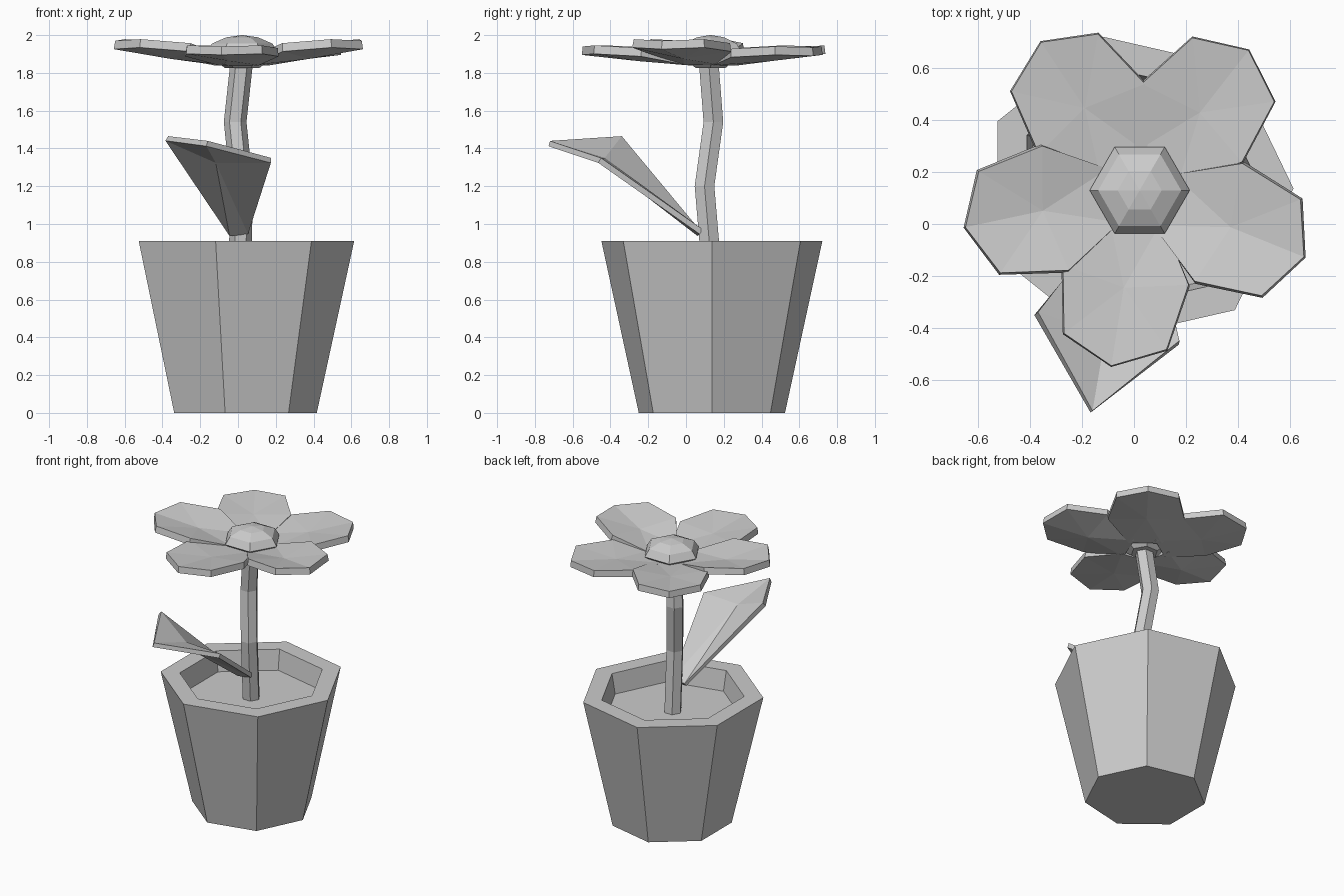
import bpy
from math import sin, cos, radians, tau
from mathutils import Vector

if "Cube" in bpy.data.objects:
    bpy.data.objects.remove(bpy.data.objects["Cube"])


def make(name, verts, faces, thickness=0):
    mesh = bpy.data.meshes.new(name)
    mesh.from_pydata(verts, [], faces)
    obj = bpy.data.objects.new(name, mesh)
    bpy.context.collection.objects.link(obj)
    if thickness:
        mod = obj.modifiers.new("thickness", 'SOLIDIFY')
        mod.thickness, mod.offset = thickness, -1
    return obj


def loft(name, rings, n):
    """Skin of n-sided horizontal rings (x, y, z, radius), capped at both ends."""
    verts = [(x + r * cos(tau * i / n), y + r * sin(tau * i / n), z)
             for x, y, z, r in rings for i in range(n)]
    faces = [(k * n + i, k * n + (i + 1) % n, (k + 1) * n + (i + 1) % n, (k + 1) * n + i)
             for k in range(len(rings) - 1) for i in range(n)]
    faces.append(tuple(reversed(range(n))))
    faces.append(tuple(range((len(rings) - 1) * n, len(rings) * n)))
    return make(name, verts, faces)


# Seven-sided pot: outer wall, rim, inner wall and soil surface
loft("pot", [(.02, .137, 0, .397), (.015, .137, .91, .6),
             (.015, .137, .91, .475), (.015, .137, .77, .45)], 7)

# Bent six-sided stem
loft("stem", [(.01, .135, .765, .06), (.02, .098, 1.2, .06),
              (-.015, .145, 1.54, .06), (.02, .12, 1.86, .06)], 6)

# Faceted flower centre
cx, cy = .022, .13
loft("flower_centre", [(cx, cy, z, r) for z, r in
                       [(1.825, .09), (1.89, .175), (1.905, .193), (1.955, .16),
                        (1.988, .085), (2.0, .004)]], 6)

# Petals: one cupped outline (along, across, rise 0..1) turned about the centre
half = [(.59, .2, 1.1), (.33, .245, .85), (.1, .106, 0)]
outline = [(.685, 0, 1)] + half + [(u, -v, h) for u, v, h in reversed(half)]
petals = [(52, 1.935), (123.5, 1.94), (192, 1.97), (261, 1.94), (338, 1.97)]
for k, (angle, tip_z) in enumerate(petals):
    c, s = cos(radians(angle)), sin(radians(angle))
    root_z = 1.885
    pts = [(.38, 0, .4)] + outline
    verts = [(.02 + u * c - v * s, .13 + u * s + v * c, root_z + h * (tip_z - root_z))
             for u, v, h in pts]
    faces = [(0, 1 + i, 1 + (i + 1) % 7) for i in range(7)]
    make(f"petal_{k + 1}", verts, faces, .045)

# Folded leaf: base pair, right corner, tip, left corner, and the low middle point
leaf = [(-.045, .08, .96), (.05, .09, .97), (.175, -.45, 1.35),
        (-.16, -.72, 1.44), (-.37, -.34, 1.465), (-.11, -.43, 1.35)]
make("leaf", leaf, [(5, i, (i - 1) % 5) for i in range(5)], .03)
